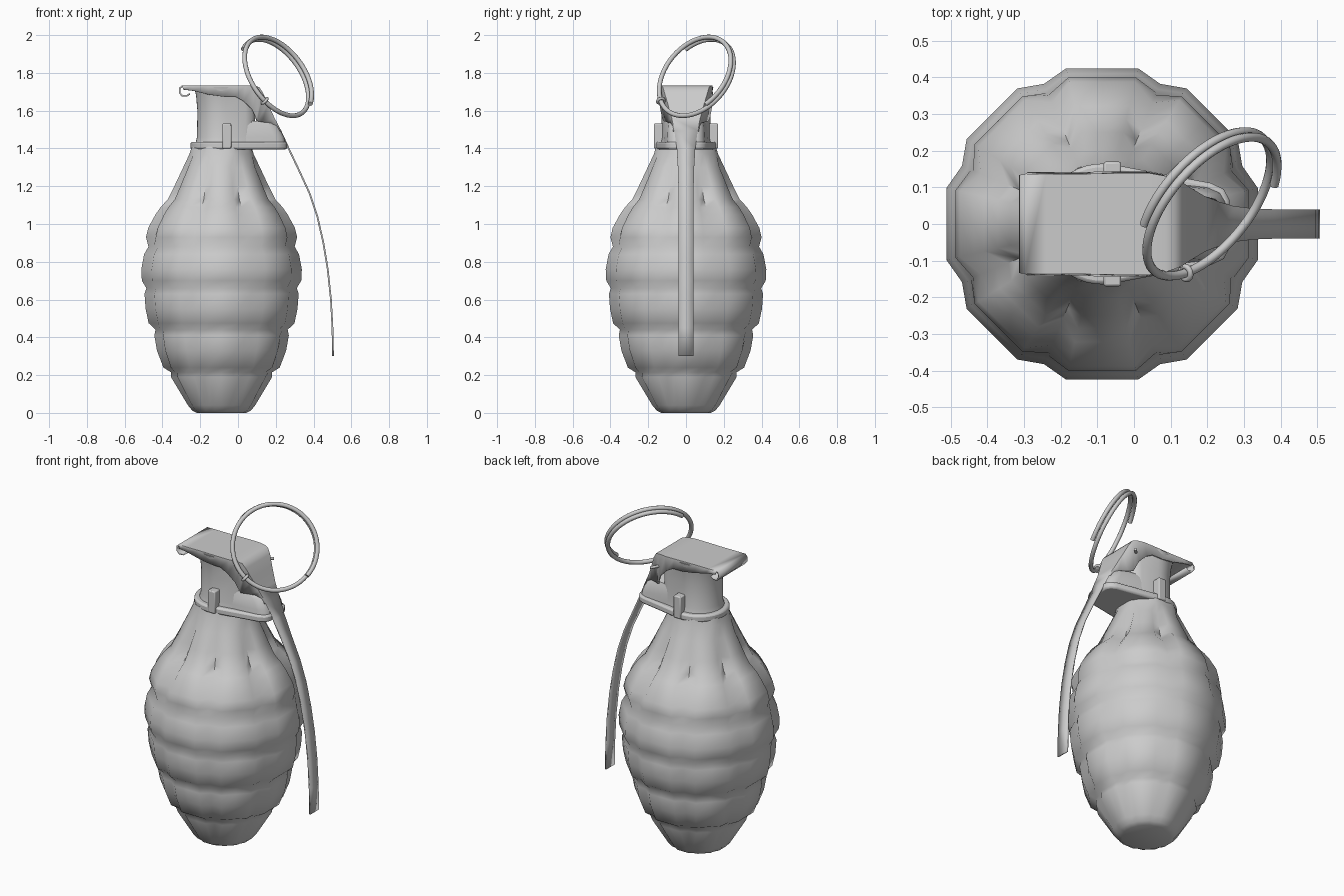
import bpy, bmesh, math
from mathutils import Vector

if "Cube" in bpy.data.objects:
    bpy.data.objects.remove(bpy.data.objects["Cube"])

CX = -0.087  # body axis


def finish(name, verts, faces, angle=40, thick=0, bevel=0):
    me = bpy.data.meshes.new(name)
    me.from_pydata([tuple(v) for v in verts], [], faces)
    bm = bmesh.new()
    bm.from_mesh(me)
    bmesh.ops.recalc_face_normals(bm, faces=bm.faces)
    bm.to_mesh(me)
    bm.free()
    ob = bpy.data.objects.new(name, me)
    bpy.context.collection.objects.link(ob)
    if bevel:
        m = ob.modifiers.new("bevel", 'BEVEL')
        m.width, m.segments, m.limit_method, m.angle_limit = bevel, 2, 'ANGLE', math.radians(50)
    if thick:
        m = ob.modifiers.new("thickness", 'SOLIDIFY')
        m.thickness, m.offset = thick, 0
    bpy.ops.object.select_all(action='DESELECT')
    ob.select_set(True)
    bpy.context.view_layer.objects.active = ob
    bpy.ops.object.shade_smooth_by_angle(angle=math.radians(angle))
    return ob


def loft(name, rings, **kw):
    """Closed skin through rings of equal point count."""
    n = len(rings[0])
    verts = [v for r in rings for v in r]
    faces = [(k*n+i, k*n+(i+1) % n, (k+1)*n+(i+1) % n, (k+1)*n+i)
             for k in range(len(rings)-1) for i in range(n)]
    faces += [tuple(range(n))[::-1], tuple(range(len(verts)-n, len(verts)))]
    return finish(name, verts, faces, **kw)


def wire(name, pts, r, cyclic=False):
    cu = bpy.data.curves.new(name, 'CURVE')
    cu.dimensions, cu.bevel_depth, cu.bevel_resolution, cu.use_fill_caps = '3D', r, 3, True
    sp = cu.splines.new('POLY')
    sp.points.add(len(pts)-1)
    for p, q in zip(sp.points, pts):
        p.co = (*q, 1)
    sp.use_cyclic_u = cyclic
    ob = bpy.data.objects.new(name, cu)
    bpy.context.collection.objects.link(ob)
    bpy.ops.object.select_all(action='DESELECT')
    ob.select_set(True)
    bpy.context.view_layer.objects.active = ob
    bpy.ops.object.convert(target='MESH')
    bpy.ops.object.shade_smooth_by_angle(angle=math.radians(50))


# Segmented body: 8 lobes, rings of (z, lobe radius, groove radius)
profile = [(0, .13, .125), (.012, .155, .148), (.04, .178, .168), (.19, .268, .25),
           (.215, .268, .262), (.24, .308, .285), (.33, .342, .318), (.41, .356, .335),
           (.44, .35, .34), (.475, .386, .365), (.55, .402, .382), (.63, .408, .388),
           (.66, .398, .392), (.70, .422, .402), (.76, .425, .404), (.84, .41, .388),
           (.88, .387, .378), (.93, .4, .372), (.98, .388, .35), (1.05, .35, .305),
           (1.09, .322, .27), (1.13, .285, .24), (1.2, .25, .215), (1.3, .203, .188),
           (1.37, .17, .17), (1.41, .158, .163)]
rings = []
for z, rl, rg in profile:
    ring = []
    for k in range(8):
        for off, r in ((-13, rl/math.cos(math.radians(13))), (0, rl),
                       (13, rl/math.cos(math.radians(13))), (22.5, rg*1.025)):
            a = math.radians(45*k+off)
            ring.append((CX+r*math.cos(a), r*math.sin(a), z))
    rings.append(ring)
loft("body", rings, angle=70)


# Head: rounded back, tapered front
def plan(r, ex, w, z):
    pts = [(CX+r*math.cos(a), r*math.sin(a), z)
           for a in (math.radians(80+200*i/24) for i in range(25))]
    return pts + [(ex-.05, -w, z), (ex-.015, -w*.85, z), (ex, -w*.6, z),
                  (ex, w*.6, z), (ex-.015, w*.85, z), (ex-.05, w, z)]


loft("collar", [plan(.165, .26, .112, 1.395), plan(.165, .26, .112, 1.435)], bevel=.01)
loft("head_column", [plan(.138, .09, .118, 1.43), plan(.13, .09, .115, 1.46),
                     plan(.128, .09, .113, 1.6), plan(.135, .09, .113, 1.68),
                     plan(.145, .085, .113, 1.725)])
loft("head_shelf", [plan(.13, .25, .1, 1.43), plan(.128, .243, .098, 1.46),
                    plan(.126, .213, .095, 1.52), plan(.12, .17, .09, 1.545)])

# Side lugs
for side, label in ((-1, "front"), (1, "back")):
    box = [[(x, side*y, z) for x, y in ((-.083, .1), (-.035, .1), (-.035, .17), (-.083, .17))]
           for z in (1.4, 1.532)]
    loft("lug_"+label, box, bevel=.006)

# Safety lever: (x, z, half width) and optional flap bottom (x, z)
lever = [(-.255, 1.69, .13, None), (-.272, 1.678, .13, None), (-.295, 1.678, .132, None),
         (-.309, 1.695, .134, None), (-.309, 1.718, .134, None), (-.296, 1.73, .134, (-.29, 1.712)),
         (-.24, 1.73, .134, (-.235, 1.705)), (-.16, 1.73, .133, (-.155, 1.685)),
         (-.08, 1.73, .135, (-.08, 1.675)), (-.02, 1.73, .136, (-.015, 1.675)),
         (.04, 1.73, .136, (.03, 1.65)), (.085, 1.729, .128, (.075, 1.605)),
         (.11, 1.722, .12, (.095, 1.56)), (.128, 1.695, .112, (.1, 1.545)),
         (.155, 1.635, .094, (.125, 1.54)), (.19, 1.56, .073, (.175, 1.535)),
         (.225, 1.493, .06, (.222, 1.49)), (.268, 1.4, .049, None), (.325, 1.28, .042, None),
         (.38, 1.16, .04, None), (.42, 1.04, .04, None), (.452, .9, .04, None),
         (.475, .76, .04, None), (.492, .6, .04, None), (.5, .45, .04, None), (.503, .3, .04, None)]
verts, faces, prev = [], [], None
for x, z, w, flap in lever:
    b = len(verts)
    verts += [(x, -w, z), (x, w, z)]
    cur = [b, b+1]
    if flap:
        verts += [(flap[0], -w-.003, flap[1]), (flap[0], w+.003, flap[1])]
        cur += [b+2, b+3]
    if prev:
        faces.append((prev[0], prev[1], cur[1], cur[0]))
        if len(prev) == len(cur) == 4:
            faces += [(prev[2], prev[0], cur[0], cur[2]), (prev[1], prev[3], cur[3], cur[1])]
    prev = cur
finish("safety_lever", verts, faces, angle=45, thick=.009)

# Pull ring: one and a half coils, tilted
c = Vector((.205, .052, 1.78))
n = Vector((.671, -.563, .48)).normalized()
e1 = Vector((-.18, -.05, .14))
e1 = (e1-n*e1.dot(n)).normalized()
e2 = n.cross(e1)
if e2.z + e2.y < 0:
    e2 = -e2


def coil(t):
    return c + (e1*math.cos(t)+e2*math.sin(t))*.234 + n*(.026*(t/(2*math.pi)-.75))


wire("pull_ring", [coil(3*math.pi*i/96) for i in range(97)], .0125)

# Pin with an eye looped around the ring
t0 = min((math.pi+i*math.pi/60 for i in range(61)),
         key=lambda t: (coil(t)-Vector((.135, -.14, 1.64))).length)
p = coil(t0)
tan = (coil(t0+.01)-coil(t0-.01)).normalized()
u = tan.cross(n).normalized()
wire("pin_eye", [p+(u*math.cos(a)+n*math.sin(a))*.018
                 for a in (2*math.pi*i/20 for i in range(20))], .008, True)
wire("pin", [p+Vector((0, .016, 0)), (.095, -.1, 1.655), (.095, .13, 1.655), (.125, .16, 1.65)], .008)
